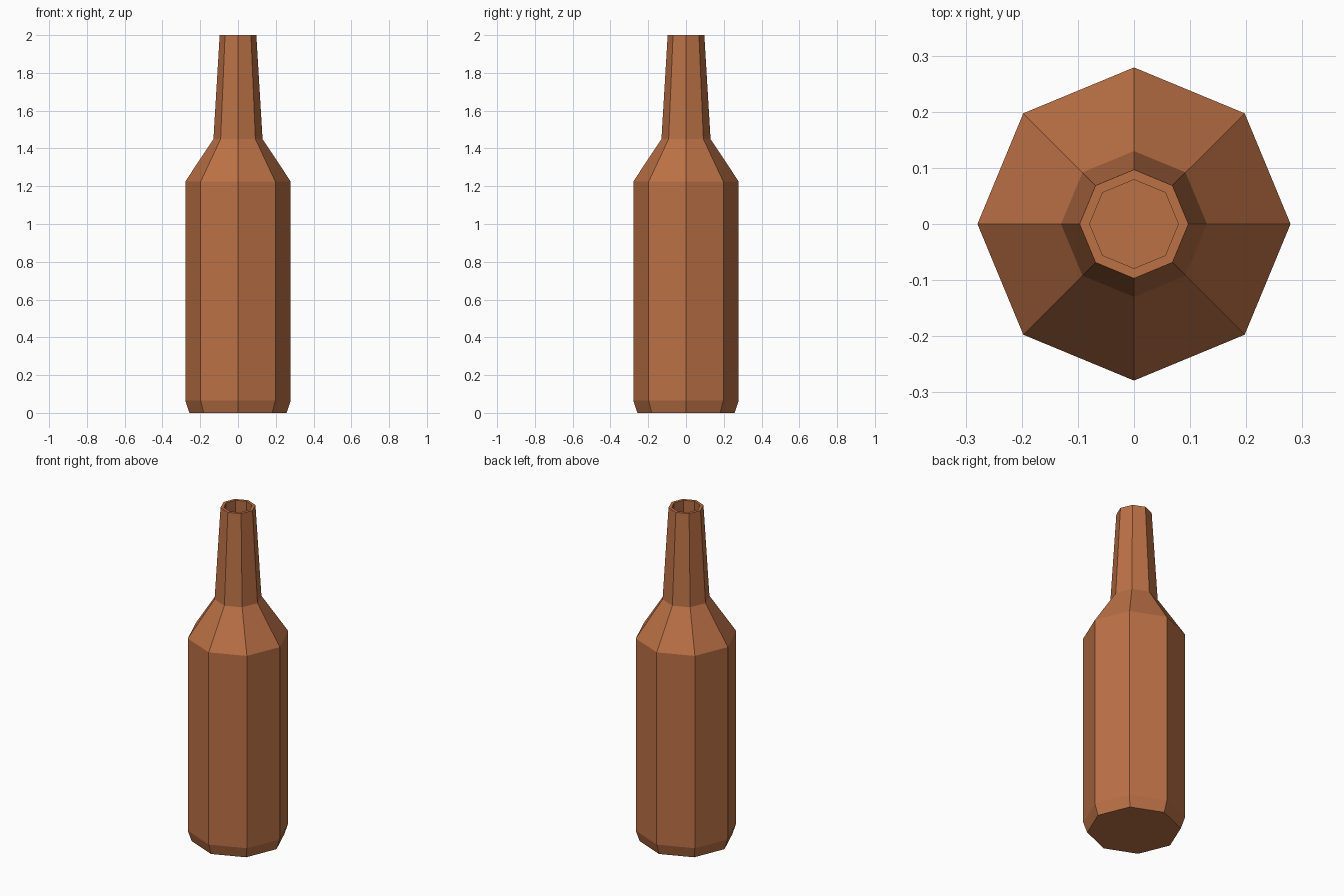
import bpy, bmesh, math

if "Cube" in bpy.data.objects:
    bpy.data.objects.remove(bpy.data.objects["Cube"])

SIDES = 8

# Bottle profile (radius, height): outside from base to lip, then inside down to the floor
profile = [
    (0.257, 0.0), (0.279, 0.065), (0.279, 1.225), (0.13, 1.45), (0.097, 2.0),
    (0.079, 2.0), (0.112, 1.44), (0.26, 1.215), (0.26, 0.07), (0.24, 0.02),
]

# Brown glass colour
mat = bpy.data.materials.new("brown_glass")
mat.diffuse_color = (0.50, 0.165, 0.061, 1.0)
mat.use_nodes = True
mat.node_tree.nodes["Principled BSDF"].inputs["Base Color"].default_value = mat.diffuse_color

# Octagonal lathe of the profile, corners on the axes
bm = bmesh.new()
rings = []
for r, z in profile:
    rings.append([bm.verts.new((r * math.cos(2 * math.pi * i / SIDES),
                                r * math.sin(2 * math.pi * i / SIDES), z))
                  for i in range(SIDES)])
for a, b in zip(rings, rings[1:]):
    for i in range(SIDES):
        j = (i + 1) % SIDES
        bm.faces.new((a[i], a[j], b[j], b[i]))

# Base underside and inner floor
bm.faces.new(list(reversed(rings[0])))
bm.faces.new(rings[-1])
bmesh.ops.recalc_face_normals(bm, faces=bm.faces[:])

mesh = bpy.data.meshes.new("bottle")
bm.to_mesh(mesh)
bm.free()
mesh.materials.append(mat)
bottle = bpy.data.objects.new("bottle", mesh)
bpy.context.collection.objects.link(bottle)
